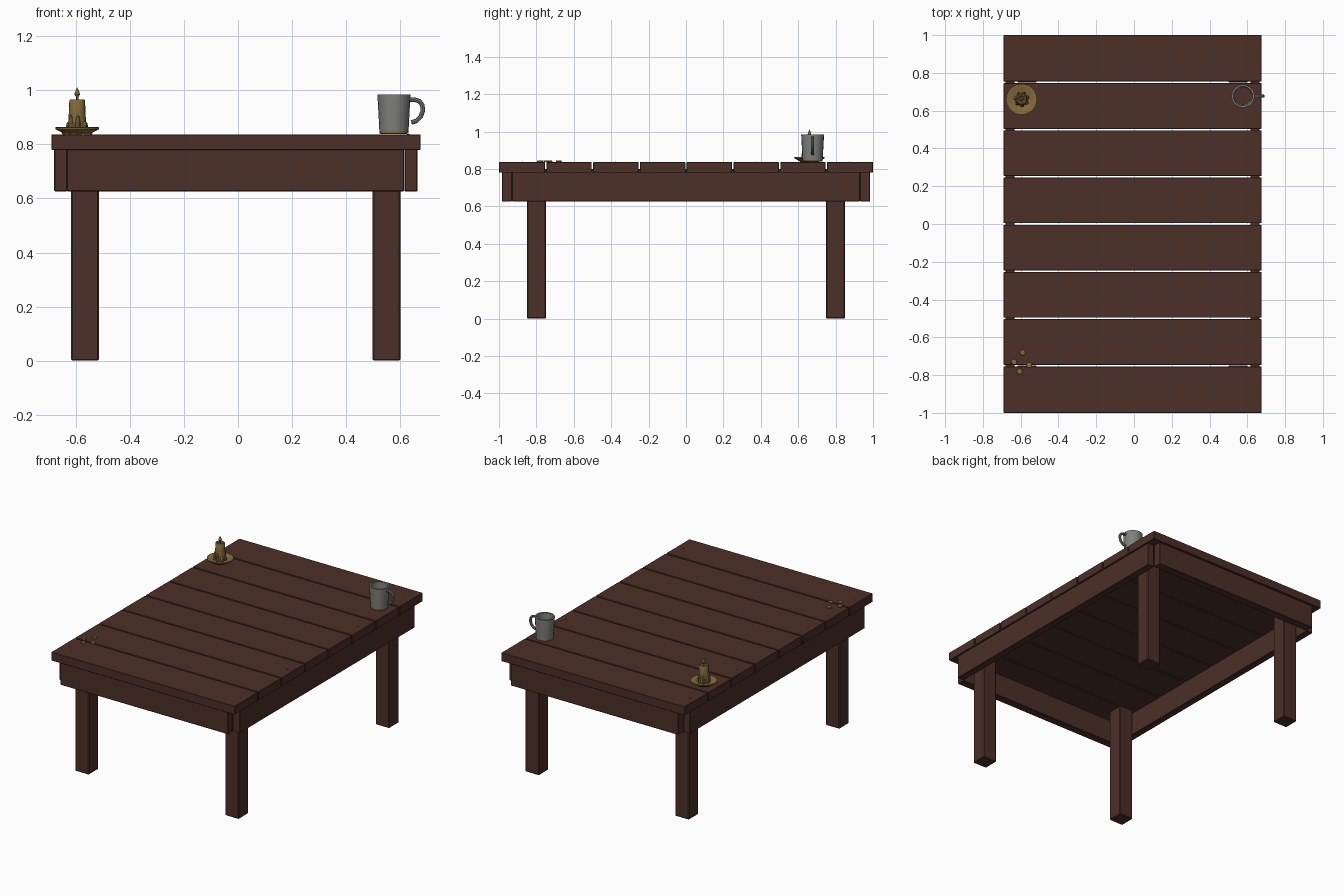
import bpy, bmesh, math
from mathutils import Vector

if "Cube" in bpy.data.objects:
    bpy.data.objects.remove(bpy.data.objects["Cube"])


def material(name, rgb):
    m = bpy.data.materials.new(name)
    m.diffuse_color = (*rgb, 1)
    m.use_nodes = True
    m.node_tree.nodes["Principled BSDF"].inputs["Base Color"].default_value = m.diffuse_color
    return m


WOOD = material("dark_wood", (0.072, 0.029, 0.020))
PEWTER = material("pewter_grey", (0.215, 0.215, 0.205))
GOLD = material("old_gold", (0.235, 0.145, 0.045))
CX = -0.008          # table centre line
TOP = 0.837          # table top height


def finish(name, bm, mat, smooth=True):
    bmesh.ops.recalc_face_normals(bm, faces=bm.faces)
    me = bpy.data.meshes.new(name)
    bm.to_mesh(me)
    bm.free()
    ob = bpy.data.objects.new(name, me)
    bpy.context.collection.objects.link(ob)
    me.materials.append(mat)
    if smooth:
        bpy.ops.object.select_all(action='DESELECT')
        ob.select_set(True)
        bpy.context.view_layer.objects.active = ob
        bpy.ops.object.shade_smooth_by_angle(angle=math.radians(35))
    return ob


def box(name, lo, hi, mat=WOOD, bevel=0.003):
    bm = bmesh.new()
    bmesh.ops.create_cube(bm, size=1)
    lo, hi = Vector(lo), Vector(hi)
    for v in bm.verts:
        v.co = Vector(((lo[i] + hi[i]) / 2 + v.co[i] * (hi[i] - lo[i])) for i in range(3))
    bmesh.ops.bevel(bm, geom=bm.edges[:], offset=bevel, segments=1, affect='EDGES')
    return finish(name, bm, mat, smooth=False)


def lathe(name, centre, profile, mat, sides=20, closed=False):
    """Revolve (radius, height) points around a vertical axis."""
    bm = bmesh.new()
    vs = [bm.verts.new((r, 0, z)) for r, z in profile]
    es = [bm.edges.new(p) for p in zip(vs, vs[1:])]
    if closed:
        es.append(bm.edges.new((vs[-1], vs[0])))
    bmesh.ops.spin(bm, geom=vs + es, cent=(0, 0, 0), axis=(0, 0, 1),
                   angle=2 * math.pi, steps=sides, use_merge=True)
    bmesh.ops.remove_doubles(bm, verts=bm.verts, dist=1e-5)
    bmesh.ops.translate(bm, verts=bm.verts, vec=centre)
    return finish(name, bm, mat)


# Table top planks with narrow gaps, nails near the ends
for i in range(8):
    y = -1 + 0.25 * i
    a = 0 if i == 0 else 0.004
    b = 0 if i == 7 else 0.004
    box(f"plank_{i + 1}", (-0.69, y + a, 0.78), (0.675, y + 0.25 - b, TOP), bevel=0.002)
    if i in (0, 2, 5, 7):
        for x in (-0.645, 0.63):
            lathe(f"nail_{i + 1}", (x, y + 0.125, TOP),
                  [(0.005, -0.002), (0.005, 0.001), (0, 0.0015)], WOOD, 8)

# Apron boards meeting at notched corners, and the legs
for s, n in ((-1, "front"), (1, "back")):
    ys = sorted((s * 0.985, s * 0.93))
    box(f"{n}_apron", (-0.633, ys[0], 0.626), (0.615, ys[1], 0.80))
    for t, m in ((-1, "left"), (1, "right")):
        x, y = CX + t * 0.558, s * 0.80
        box(f"{n}_{m}_leg", (x - 0.0515, y - 0.051, 0), (x + 0.0515, y + 0.051, 0.80), bevel=0.005)
for t, m in ((-1, "left"), (1, "right")):
    xs = sorted((CX + t * 0.672, CX + t * 0.624))
    box(f"{m}_apron", (xs[0], -0.93, 0.626), (xs[1], 0.93, 0.80))

# Mug: open tapered body, gold base ring, hooked handle
MUG = (0.577, 0.677, TOP)
lathe("mug_body", MUG, [(0.054, 0.013), (0.0575, 0.08), (0.061, 0.142), (0.061, 0.148),
                        (0.051, 0.148), (0.046, 0.013)], PEWTER, 20, True)
lathe("mug_base_ring", MUG, [(0.048, 0.002), (0.053, 0.004), (0.054, 0.01),
                             (0.052, 0.016), (0.046, 0.016), (0.046, 0.002)], GOLD, 20, True)
path = [(0.052, 0.127), (0.075, 0.129), (0.094, 0.123), (0.105, 0.108), (0.107, 0.088),
        (0.099, 0.066), (0.083, 0.050), (0.064, 0.044)]
bm = bmesh.new()
rings = []
for k, (px, pz) in enumerate(path):
    p0, p1 = path[max(k - 1, 0)], path[min(k + 1, len(path) - 1)]
    d = Vector((p1[0] - p0[0], 0, p1[1] - p0[1])).normalized()
    nrm = Vector((d.z, 0, -d.x))
    ring = []
    for j in range(8):
        a = 2 * math.pi * j / 8
        c = Vector((px, 0, pz)) + nrm * 0.0085 * math.cos(a) + Vector((0, 0.0085 * math.sin(a), 0))
        ring.append(bm.verts.new(c + Vector(MUG)))
    rings.append(ring)
for r0, r1 in zip(rings, rings[1:]):
    for j in range(8):
        bm.faces.new((r0[j], r0[(j + 1) % 8], r1[(j + 1) % 8], r1[j]))
bm.faces.new(rings[0])
bm.faces.new(rings[-1])
finish("mug_handle", bm, PEWTER)

# Candle on a dish with wax drips and flame
CANDLE = (-0.595, 0.66, TOP)
lathe("candle_dish", CANDLE, [(0, 0.001), (0.05, 0.001), (0.062, 0.01), (0.08, 0.019),
                              (0.082, 0.026), (0.075, 0.027), (0.055, 0.017), (0, 0.015)], GOLD, 24)
lathe("candle_body", CANDLE, [(0.034, 0.012), (0.031, 0.08), (0.029, 0.125), (0.026, 0.130),
                              (0.020, 0.130), (0.014, 0.124), (0, 0.122)], GOLD, 16)
lathe("candle_flame", CANDLE, [(0, 0.120), (0.004, 0.130), (0.004, 0.138), (0.010, 0.147),
                               (0.009, 0.155), (0.004, 0.166), (0, 0.175)], GOLD, 10)
for k in range(7):
    a = 2 * math.pi * k / 7 + 0.3
    h = 0.05 + 0.024 * (k % 3 != 0)
    lathe(f"wax_drip_{k + 1}", (CANDLE[0] + 0.032 * math.cos(a), CANDLE[1] + 0.032 * math.sin(a), TOP),
          [(0, 0.012), (0.010, 0.015), (0.010, h * 0.55), (0.007, h * 0.85), (0, h)], GOLD, 8)

# Loose coins
for k, (x, y) in enumerate([(-0.59, -0.68), (-0.635, -0.73), (-0.555, -0.747), (-0.605, -0.78)]):
    lathe(f"coin_{k + 1}", (x, y, TOP), [(0, 0), (0.015, 0), (0.016, 0.004), (0.014, 0.007), (0, 0.007)], GOLD, 12)
